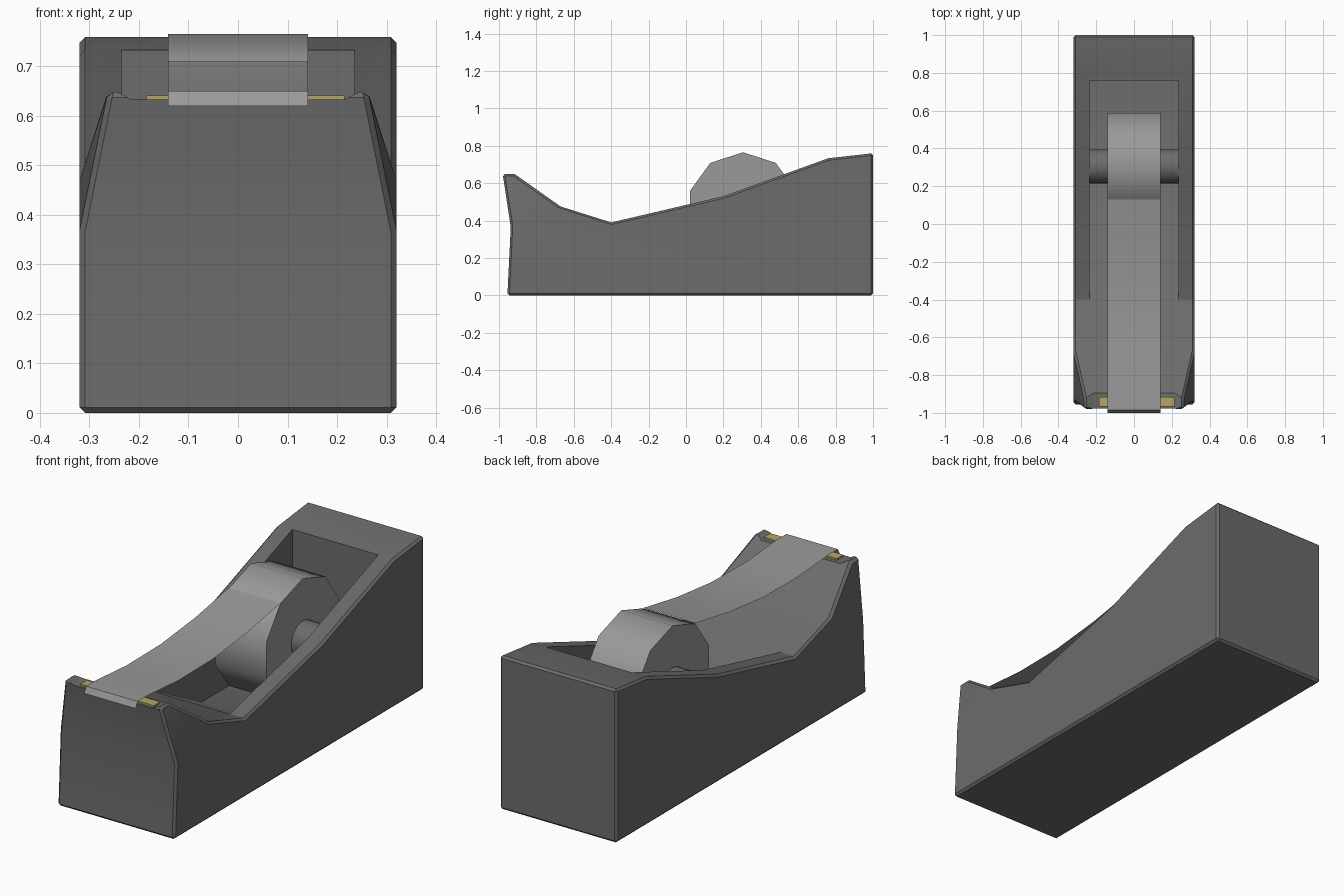
import bpy, bmesh, math

cube = bpy.data.objects.get("Cube")
if cube:
    bpy.data.objects.remove(cube, do_unlink=True)


def material(name, rgb):
    m = bpy.data.materials.new(name)
    m.use_nodes = True
    m.diffuse_color = (*rgb, 1)
    m.node_tree.nodes["Principled BSDF"].inputs["Base Color"].default_value = (*rgb, 1)
    return m


GREY = material("dark grey plastic", (0.15, 0.15, 0.15))
TAPE = material("light grey tape", (0.32, 0.32, 0.32))
BRASS = material("pale yellow metal", (0.46, 0.38, 0.14))


def make_object(name, bm, mat):
    bmesh.ops.recalc_face_normals(bm, faces=bm.faces)
    mesh = bpy.data.meshes.new(name)
    bm.to_mesh(mesh)
    bm.free()
    mesh.materials.append(mat)
    obj = bpy.data.objects.new(name, mesh)
    bpy.context.collection.objects.link(obj)
    return obj


def activate(obj):
    bpy.ops.object.select_all(action='DESELECT')
    obj.select_set(True)
    bpy.context.view_layer.objects.active = obj


def smooth(obj, degrees):
    activate(obj)
    bpy.ops.object.shade_smooth_by_angle(angle=math.radians(degrees))


def prism(name, ring, direction, mat):
    """Extrude a closed ring of points along a direction."""
    bm = bmesh.new()
    face = bm.faces.new([bm.verts.new(p) for p in ring])
    out = bmesh.ops.extrude_face_region(bm, geom=[face])
    moved = [g for g in out["geom"] if isinstance(g, bmesh.types.BMVert)]
    bmesh.ops.translate(bm, verts=moved, vec=direction)
    return make_object(name, bm, mat)


def cut(obj, cutter):
    activate(obj)
    mod = obj.modifiers.new("cut", 'BOOLEAN')
    mod.operation = 'DIFFERENCE'
    mod.solver = 'EXACT'
    mod.object = cutter
    bpy.ops.object.modifier_apply(modifier=mod.name)
    bpy.data.objects.remove(cutter, do_unlink=True)


# Body: side profile as (y, z, half width), narrowed at the front lip
W, LIP = 0.32, 0.263
profile = [(-0.955, 0, W), (1, 0, W), (1, 0.76, W), (0.76, 0.733, W),
           (0.2, 0.53, W), (-0.4, 0.39, W), (-0.67, 0.475, W),
           (-0.915, 0.648, LIP), (-0.98, 0.648, LIP), (-0.937, 0.365, W)]
bm = bmesh.new()
sides = [[bm.verts.new((s * w, y, z)) for y, z, w in profile] for s in (-1, 1)]
for side in sides:
    bm.faces.new(side[:7] + side[9:])   # flat flank
    bm.faces.new(side[6:])              # tapered front corner
n = len(profile)
for i in range(n):
    j = (i + 1) % n
    bm.faces.new((sides[0][i], sides[0][j], sides[1][j], sides[1][i]))
body = make_object("dispenser_body", bm, GREY)
activate(body)
bevel = body.modifiers.new("edge_bevel", 'BEVEL')
bevel.width = 0.011
bevel.segments = 1
bevel.limit_method = 'ANGLE'
bevel.angle_limit = math.radians(40)
bpy.ops.object.modifier_apply(modifier=bevel.name)

# Cavity with a ramp at the front, and a shallow notch across the lip
C = 0.235
cavity = [(-0.45, 0.416), (0.05, 0.15), (0.76, 0.15), (0.76, 1), (-0.45, 1)]
cut(body, prism("cavity_cutter", [(-C, y, z) for y, z in cavity], (2 * C, 0, 0), GREY))
notch = [(-0.215, 0.633), (0.215, 0.633), (0.252, 0.652), (-0.252, 0.652)]
cut(body, prism("notch_cutter", [(x, -1.1, z) for x, z in notch], (0, 0.22, 0), GREY))
smooth(body, 30)


# Roll and hub: cylinders lying across the body
def cross_cylinder(name, sides_count, radius, half, mat):
    cy, cz = 0.305, 0.467
    ring = [(-half, cy + radius * math.sin(math.tau * i / sides_count),
             cz + radius * math.cos(math.tau * i / sides_count)) for i in range(sides_count)]
    obj = prism(name, ring, (2 * half, 0, 0), mat)
    smooth(obj, 40)
    return obj


T = 0.141
cross_cylinder("tape_roll", 10, 0.298, T, TAPE)
cross_cylinder("roll_hub", 24, 0.09, C, GREY)

# Loose tape: thin sagging sheet from the roll, folded over the lip
path = [(0.13, 0.71), (-0.13, 0.664), (-0.4, 0.635), (-0.67, 0.632),
        (-0.91, 0.65), (-0.985, 0.65), (-1, 0.62)]
bm = bmesh.new()
rows = [[bm.verts.new((x, y, z)) for x in (-T, T)] for y, z in path]
for a, b in zip(rows, rows[1:]):
    bm.faces.new((a[0], a[1], b[1], b[0]))
strip = make_object("tape_strip", bm, TAPE)
for face in strip.data.polygons:
    if face.normal.z < 0:
        strip.data.flip_normals()
        break
smooth(strip, 40)

# Cutting blade resting in the notch
prism("cutter_blade", [(-0.185, -0.965, 0.632), (0.215, -0.965, 0.632),
                       (0.215, -0.915, 0.632), (-0.185, -0.915, 0.632)],
      (0, 0, 0.0095), BRASS)
